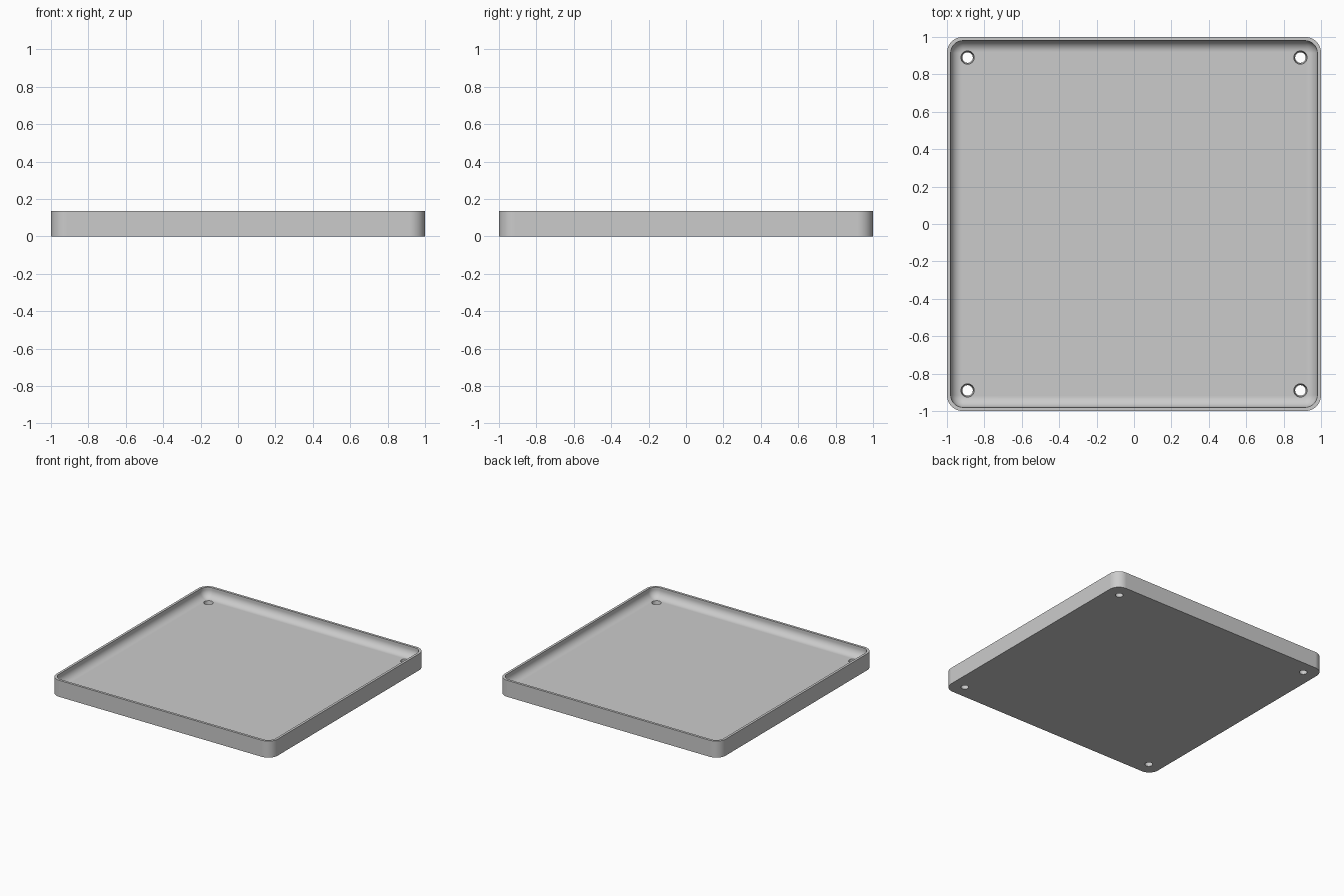
import bpy, bmesh
from math import sin, cos, pi, radians

if "Cube" in bpy.data.objects:
    bpy.data.objects.remove(bpy.data.objects["Cube"])

HEIGHT, FLOOR = 0.135, 0.055
CORNER, WALL, FILLET = 0.085, 0.02, 0.06
HOLE_POS = 0.89
CORNER_STEPS, FILLET_STEPS = 12, 10

grey = bpy.data.materials.new("light_grey")
grey.use_nodes = True
colour = (0.6, 0.6, 0.6, 1)
grey.diffuse_color = colour
grey.node_tree.nodes["Principled BSDF"].inputs["Base Color"].default_value = colour


def rounded_square(bm, half, radius, z):
    """Ring of vertices around a square with rounded corners."""
    ring = []
    for k, (sx, sy) in enumerate([(1, 1), (-1, 1), (-1, -1), (1, -1)]):
        for i in range(CORNER_STEPS + 1):
            a = pi / 2 * (k + i / CORNER_STEPS)
            ring.append(bm.verts.new((sx * (half - radius) + radius * cos(a),
                                      sy * (half - radius) + radius * sin(a), z)))
    return ring


def make_object(name, bm):
    bmesh.ops.recalc_face_normals(bm, faces=bm.faces)
    mesh = bpy.data.meshes.new(name)
    bm.to_mesh(mesh)
    bm.free()
    mesh.materials.append(grey)
    obj = bpy.data.objects.new(name, mesh)
    bpy.context.collection.objects.link(obj)
    return obj


# Tray: outer wall, rim, inner wall, rounded cove, floor
bm = bmesh.new()
sections = [(0, 0), (0, HEIGHT), (WALL, HEIGHT)]
for i in range(FILLET_STEPS + 1):
    a = pi / 2 * i / FILLET_STEPS
    sections.append((WALL + FILLET * (1 - cos(a)), FLOOR + FILLET * (1 - sin(a))))
rings = [rounded_square(bm, 1 - inset, CORNER - inset, z) for inset, z in sections]
for low, high in zip(rings, rings[1:]):
    for i in range(len(low)):
        j = (i + 1) % len(low)
        bm.faces.new((low[i], low[j], high[j], high[i]))
bm.faces.new(rings[0])
bm.faces.new(rings[-1])
tray = make_object("tray", bm)

# Tapered screw holes in the four corners
bm = bmesh.new()
for sx in (-1, 1):
    for sy in (-1, 1):
        cone = bmesh.ops.create_cone(bm, cap_ends=True, segments=32, radius1=0.028,
                                     radius2=0.036, depth=FLOOR + 0.004)
        bmesh.ops.translate(bm, verts=cone["verts"],
                            vec=(sx * HOLE_POS, sy * HOLE_POS, FLOOR / 2))
cutter = make_object("hole_cutter", bm)
cutter.hide_render = True

bpy.ops.object.select_all(action="DESELECT")
bpy.context.view_layer.objects.active = tray
tray.select_set(True)
cut = tray.modifiers.new("screw_holes", "BOOLEAN")
cut.object = cutter
cut.solver = "EXACT"
bpy.ops.object.modifier_apply(modifier=cut.name)
bpy.data.objects.remove(cutter)

# Smooth curves, crisp rim and flat floor
bpy.ops.object.shade_smooth_by_angle(angle=radians(30))
weighted = tray.modifiers.new("weighted_normals", "WEIGHTED_NORMAL")
weighted.keep_sharp = True
